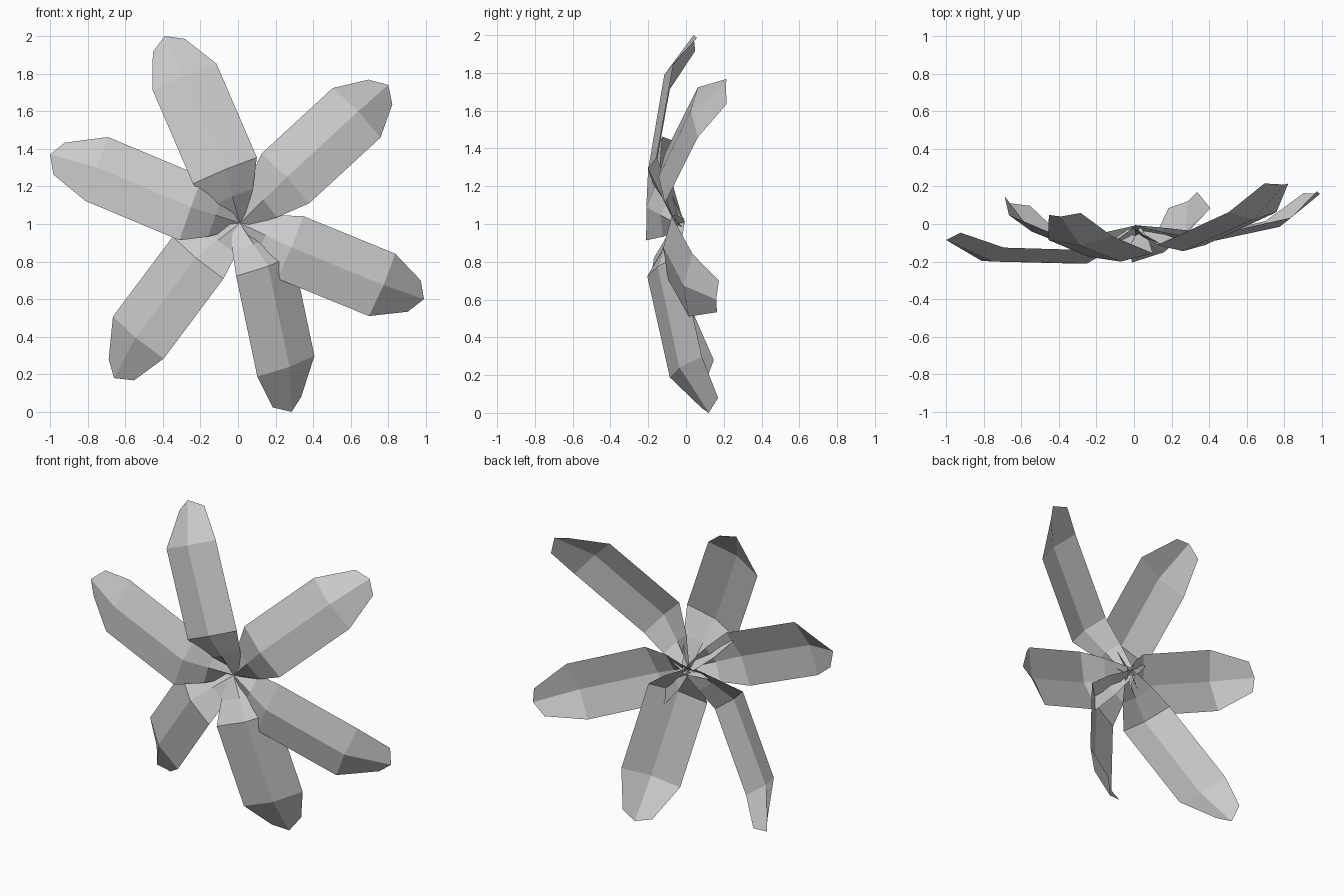
import bpy
from mathutils import Vector

if "Cube" in bpy.data.objects:
    bpy.data.objects.remove(bpy.data.objects["Cube"], do_unlink=True)

# One plain grey for every leaf
grey = bpy.data.materials.new("leaf_grey")
grey.use_nodes = True
colour = (0.6, 0.6, 0.6, 1)
grey.diffuse_color = colour
grey.node_tree.nodes["Principled BSDF"].inputs["Base Color"].default_value = colour
grey.node_tree.nodes["Principled BSDF"].inputs["Roughness"].default_value = 0.8

CENTRE = Vector((0.01, -0.06, 1.005))


def build_leaf(name, knee, shoulder, tip, side):
    """Folded strip: narrow root, throat, knee, shoulder and a tapered tip."""
    knee, shoulder, tip, side = map(Vector, (knee, shoulder, tip, side))
    throat = CENTRE.lerp(knee, 0.5)
    back = (shoulder - knee).cross(side).normalized()
    if back.y < 0:
        back = -back
    pull = (shoulder - tip) * 0.2
    # spine point, width factor, fold depth, sweep of the edges along the leaf
    none = Vector()
    rows = [
        (CENTRE, 0.13, 0.05, none),
        (throat, 0.64, 0.035, none),
        (knee, 1.0, 0.035, none),
        (shoulder, 1.0, 0.04, none),
        (tip, 0.5, 0.045, pull),
    ]
    verts = []
    for spine, width, fold, sweep in rows:
        edge = spine + back * fold + sweep
        verts += [edge - side * width, spine, edge + side * width]

    # Wind the faces so that the front of the leaf points to -y
    flip = side.cross(shoulder - knee).y > 0
    faces = []
    for row in range(len(rows) - 1):
        for col in range(2):
            a = row * 3 + col
            quad = (a, a + 1, a + 4, a + 3)
            faces.append(quad[::-1] if flip else quad)

    mesh = bpy.data.meshes.new(name)
    mesh.from_pydata(verts, [], faces)
    mesh.materials.append(grey)
    leaf = bpy.data.objects.new(name, mesh)
    bpy.context.collection.objects.link(leaf)


# Each leaf: knee, shoulder, tip, half-width vector
leaves = {
    "upper_leaf": ((-.07, -.2, 1.29), (-.285, -.115, 1.79), (-.39, .04, 2), (.17, .01, .07)),
    "upper_left_leaf": ((.26, -.145, 1.25), (.64, .025, 1.6), (.8, .21, 1.74), (.127, 0, -.132)),
    "lower_left_leaf": ((.285, -.12, .875), (.775, -.015, .675), (.99, .16, .6), (.07, .01, .166)),
    "bottom_leaf": ((.16, -.15, .775), (.275, -.035, .24), (.285, .12, 0), (.152, .085, .055)),
    "lower_right_leaf": ((-.225, -.17, .82), (-.545, -.04, .395), (-.66, .11, .18), (.135, -.05, -.112)),
    "upper_right_leaf": ((-.25, -.21, 1.09), (-.75, -.2, 1.3), (-1, -.085, 1.37), (.06, .035, .17)),
}
for name, shape in leaves.items():
    build_leaf(name, *shape)
